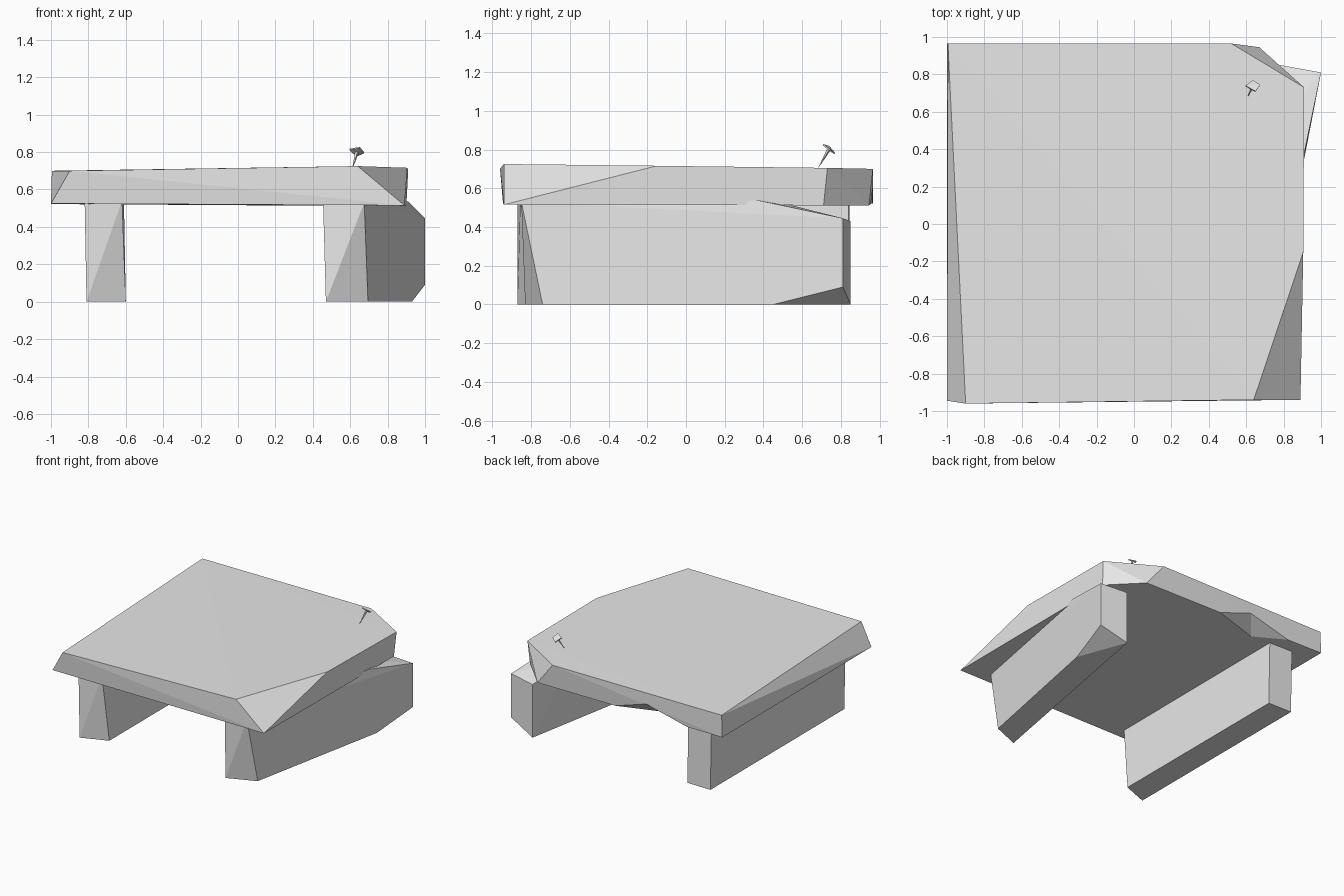
import bpy
import bmesh
from mathutils import Vector

cube = bpy.data.objects.get("Cube")
if cube:
    bpy.data.objects.remove(cube, do_unlink=True)

stone = bpy.data.materials.new("grey_stone")
stone.use_nodes = True
grey = (0.8, 0.8, 0.8, 1)
stone.diffuse_color = grey
stone.node_tree.nodes["Principled BSDF"].inputs["Base Color"].default_value = grey


def hewn_block(name, corners):
    """Flat-faced block spanning its rough corner points."""
    bm = bmesh.new()
    for corner in corners:
        bm.verts.new(corner)
    result = bmesh.ops.convex_hull(bm, input=bm.verts[:])
    unused = {v for v in result["geom_interior"] if isinstance(v, bmesh.types.BMVert)}
    bmesh.ops.delete(bm, geom=list(unused), context="VERTS")
    bmesh.ops.recalc_face_normals(bm, faces=bm.faces[:])
    mesh = bpy.data.meshes.new(name)
    bm.to_mesh(mesh)
    bm.free()
    mesh.materials.append(stone)
    obj = bpy.data.objects.new(name, mesh)
    bpy.context.collection.objects.link(obj)
    return obj


# Table top: irregular slab with chipped corners
top_rim = [(-0.995, 0.965, 0.70), (-0.9, -0.96, 0.70), (0.64, -0.94, 0.725),
           (0.905, -0.15, 0.716), (0.91, 0.73, 0.705), (0.52, 0.965, 0.70)]
bottom_rim = [(-1, 0.965, 0.522), (-1, -0.945, 0.525), (0.89, -0.94, 0.515),
              (0.9, 0.71, 0.512), (0.67, 0.945, 0.512)]
slab = hewn_block("table_top", top_rim + bottom_rim)

# Wedge chip knocked out of the lower back edge
left_end, right_end = Vector((0, 0.965, 0.516)), Vector((-0.69, 0.965, 0.52))
peak, inner = Vector((-0.32, 0.965, 0.61)), Vector((-0.44, 0.825, 0.519))
middle = (peak + inner) / 2
chip = hewn_block("chip_cutter", [peak + (peak - inner) / 2,
                                  inner + (inner - peak) / 2,
                                  left_end + (left_end - middle) * 0.3,
                                  right_end + (right_end - middle) * 0.3])
chip.hide_render = True
chip.hide_viewport = True
chip.display_type = "WIRE"
cut = slab.modifiers.new("chip", "BOOLEAN")
cut.operation = "DIFFERENCE"
cut.solver = "EXACT"
cut.object = chip

# Left support: splayed block with a chamfered back corner
hewn_block("left_leg", [
    (0.455, -0.82, 0.53), (0.675, -0.85, 0.53), (0.47, -0.83, 0), (0.695, -0.74, 0),
    (0.91, 0.38, 0.536), (1, 0.81, 0.445), (1, 0.81, 0.09), (0.93, 0.45, 0),
    (0.78, 0.85, 0.43), (0.78, 0.85, 0), (0.69, 0.45, 0.535)])

# Right support: straight block
hewn_block("right_leg", [
    (-0.82, -0.87, 0.54), (-0.62, -0.855, 0.54), (-0.81, -0.87, 0), (-0.6, -0.79, 0),
    (-0.82, 0.845, 0.54), (-0.61, 0.84, 0.54), (-0.81, 0.845, 0), (-0.6, 0.84, 0)])

# Bent nail: square head on a tapered shaft
head = [Vector(p) for p in [(0.597, 0.74, 0.818), (0.65, 0.71, 0.828),
                            (0.675, 0.745, 0.80), (0.635, 0.77, 0.782)]]
centre = sum(head, Vector()) / 4
tip = Vector((0.608, 0.68, 0.70))
axis = (centre - tip).normalized()
hewn_block("nail_head", head + [p - axis * 0.008 for p in head])
hewn_block("nail_shaft", [centre.lerp(p, 0.28) for p in head] + [tip])
